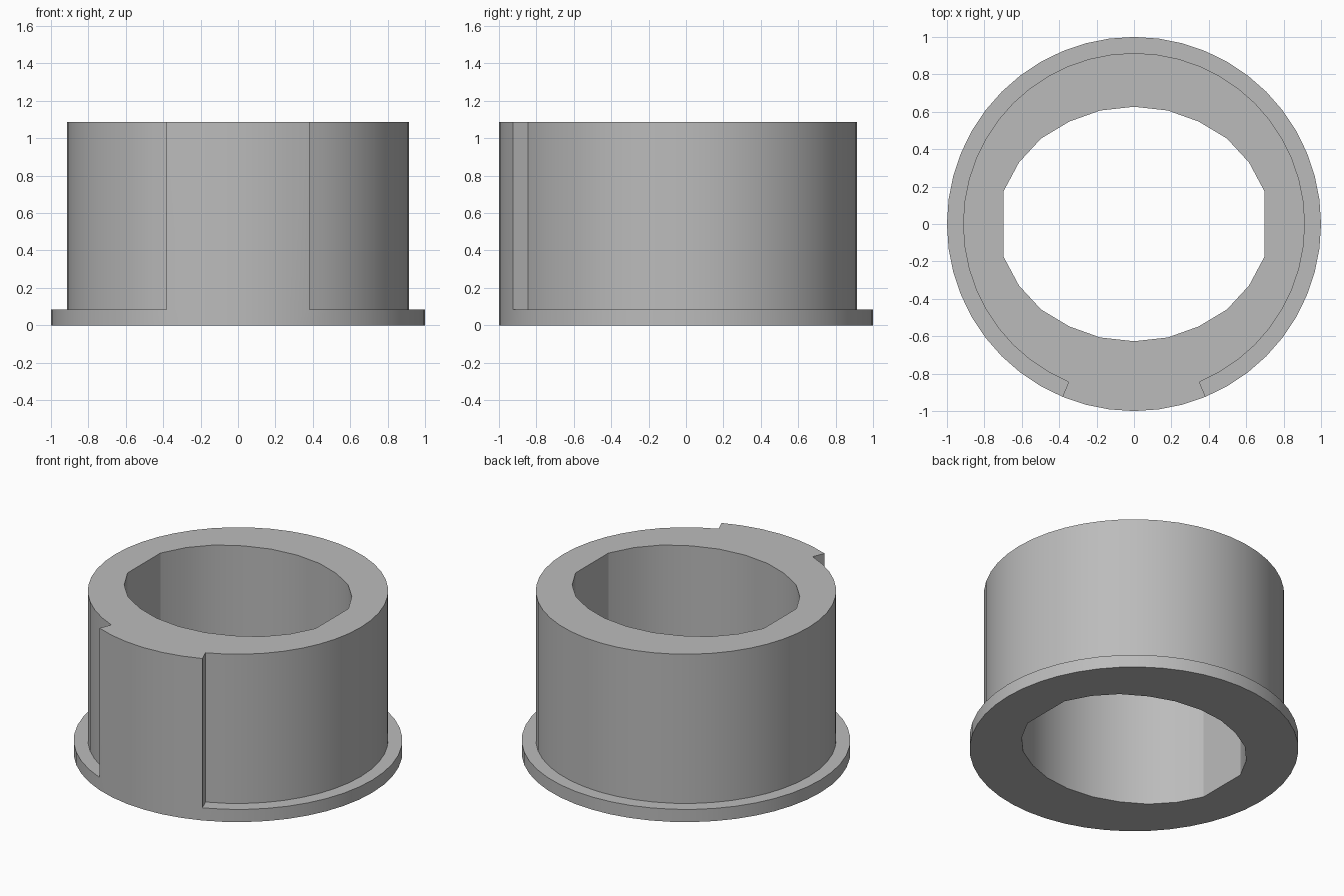
import bpy, bmesh
from math import sin, cos, tau, pi, radians

cube = bpy.data.objects.get("Cube")
if cube:
    bpy.data.objects.remove(cube)

SEGMENTS = 48
FLANGE_R, BODY_R = 1.0, 0.914
FLANGE_Z, TOP_Z = 0.085, 1.087
KEY_STEPS = 3  # half width of the front key, in segments

steel = bpy.data.materials.new("plain_grey")
steel.use_nodes = True
GREY = (0.5, 0.5, 0.5, 1)
steel.diffuse_color = GREY
steel.node_tree.nodes["Principled BSDF"].inputs["Base Color"].default_value = GREY


def ring_point(step, radius):
    """Point on a circle, counted from the front (-y) anticlockwise."""
    a = -pi / 2 + tau * step / SEGMENTS
    return (radius * cos(a), radius * sin(a))


# Outlines: round flange, body with a raised front key, flat-sided bore
flange = [ring_point(i, FLANGE_R) for i in range(SEGMENTS)]
key = [ring_point(i, FLANGE_R) for i in range(-KEY_STEPS, KEY_STEPS + 1)]
sleeve = [ring_point(i, BODY_R) for i in range(KEY_STEPS, SEGMENTS - KEY_STEPS + 1)]
body = key + sleeve
quarter = [(0.698, 0.174), (0.615, 0.329), (0.497, 0.457), (0.345, 0.548), (0.18, 0.607)]
half = quarter + [(0, 0.627)] + [(-x, y) for x, y in reversed(quarter)]
bore = half + [(-x, -y) for x, y in half]

bm = bmesh.new()


def wall(outline, z0, z1):
    for (x, y), (u, v) in zip(outline, outline[1:] + outline[:1]):
        bm.faces.new([bm.verts.new(p) for p in
                      ((x, y, z0), (u, v, z0), (u, v, z1), (x, y, z1))])


def cap(outline, z):
    """Flat end face with the bore left open."""
    edges = []
    for loop in (outline, bore):
        verts = [bm.verts.new((x, y, z)) for x, y in loop]
        edges += [bm.edges.new((a, b)) for a, b in zip(verts, verts[1:] + verts[:1])]
    bmesh.ops.triangle_fill(bm, edges=edges, use_beauty=True)


wall(flange, 0, FLANGE_Z)
wall(body, FLANGE_Z, TOP_Z)
wall(bore, 0, TOP_Z)
cap(flange, 0)
cap(body, TOP_Z)

# Flange ledge, interrupted by the key
for i in range(KEY_STEPS, SEGMENTS - KEY_STEPS):
    corners = [ring_point(i, FLANGE_R), ring_point(i + 1, FLANGE_R),
               ring_point(i + 1, BODY_R), ring_point(i, BODY_R)]
    bm.faces.new([bm.verts.new((x, y, FLANGE_Z)) for x, y in corners])

bmesh.ops.remove_doubles(bm, verts=bm.verts[:], dist=0.0005)
bmesh.ops.recalc_face_normals(bm, faces=bm.faces[:])
mesh = bpy.data.meshes.new("flanged_bushing")
bm.to_mesh(mesh)
bm.free()
mesh.materials.append(steel)

bushing = bpy.data.objects.new("flanged_bushing", mesh)
bpy.context.collection.objects.link(bushing)
bpy.ops.object.select_all(action="DESELECT")
bushing.select_set(True)
bpy.context.view_layer.objects.active = bushing
bpy.ops.object.shade_smooth_by_angle(angle=radians(25))
